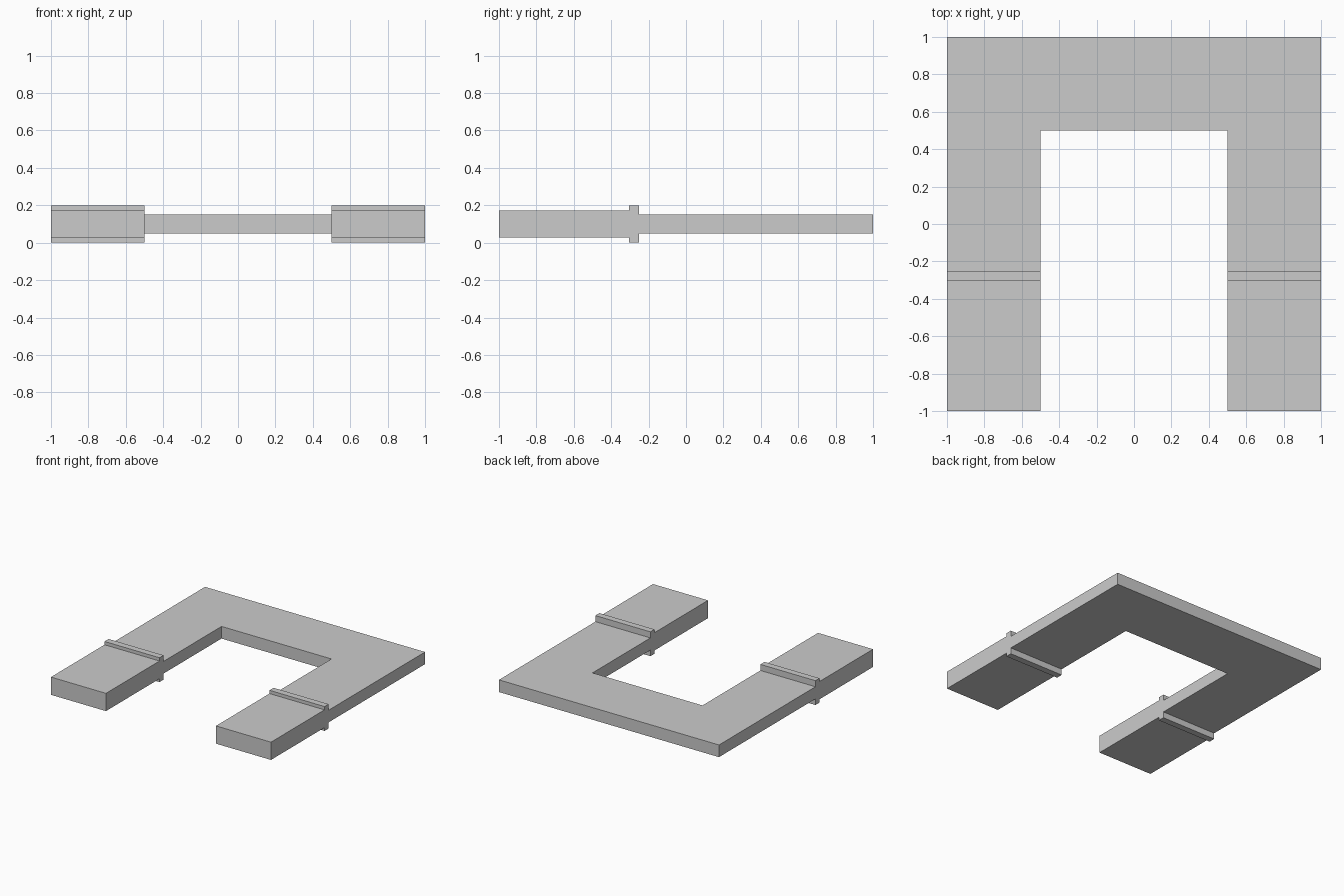
import bpy, bmesh

if "Cube" in bpy.data.objects:
    bpy.data.objects.remove(bpy.data.objects["Cube"])

MID = 0.1  # mid height of the part

# Upper half of the side profile (y, height above mid): tip, collar, thin yoke
upper = [(-1.0, 0.073), (-0.305, 0.073), (-0.305, 0.1),
         (-0.252, 0.1), (-0.252, 0.05), (1.0, 0.05)]
profile = [(y, MID + h) for y, h in upper] + [(y, MID - h) for y, h in reversed(upper)]


def make_object(name, bm):
    bmesh.ops.recalc_face_normals(bm, faces=bm.faces)
    mesh = bpy.data.meshes.new(name)
    bm.to_mesh(mesh)
    bm.free()
    obj = bpy.data.objects.new(name, mesh)
    bpy.context.collection.objects.link(obj)
    return obj


# Fork: stepped side profile swept across the full width
bm = bmesh.new()
face = bm.faces.new([bm.verts.new((-1, y, z)) for y, z in profile])
swept = bmesh.ops.extrude_face_region(bm, geom=[face], use_keep_orig=True)
bmesh.ops.translate(bm, vec=(2, 0, 0),
                    verts=[g for g in swept["geom"] if isinstance(g, bmesh.types.BMVert)])
fork = make_object("fork_plate", bm)

# Open slot between the two arms
bm = bmesh.new()
bmesh.ops.create_cube(bm, size=1)
bmesh.ops.scale(bm, vec=(1, 2, 1), verts=bm.verts)
bmesh.ops.translate(bm, vec=(0, -0.5, MID), verts=bm.verts)
slot = make_object("slot_cutter", bm)
slot.hide_render = True

cut = fork.modifiers.new("slot", "BOOLEAN")
cut.operation = "DIFFERENCE"
cut.solver = "EXACT"
cut.object = slot

# Apply the cut and drop the cutter
bpy.context.view_layer.objects.active = fork
fork.select_set(True)
bpy.ops.object.modifier_apply(modifier=cut.name)
bpy.data.objects.remove(slot)
